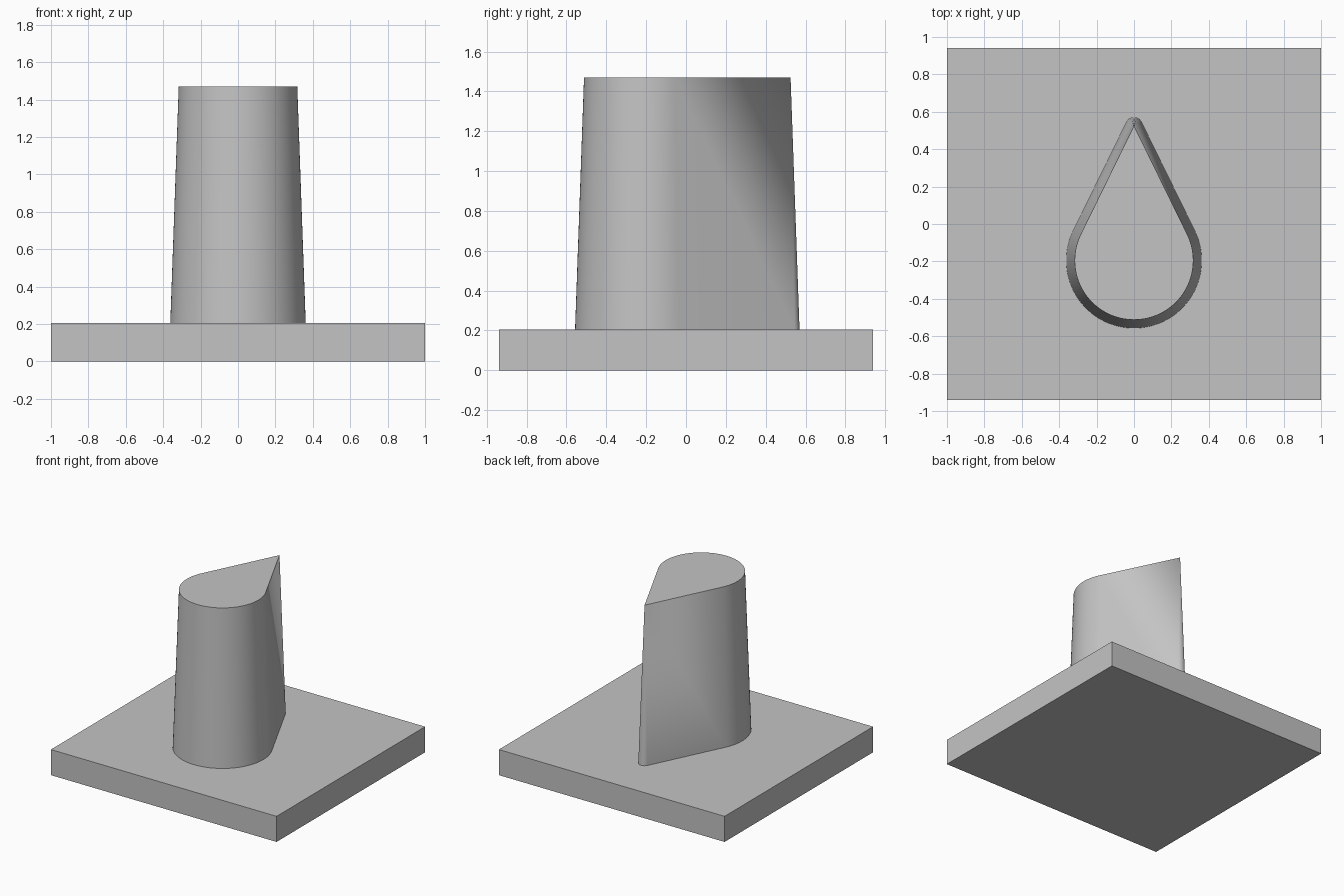
import bpy
import bmesh
from math import sin, cos, acos, pi, radians

cube = bpy.data.objects.get("Cube")
if cube:
    bpy.data.objects.remove(cube)

# One plain grey for the whole model
grey = bpy.data.materials.new("grey")
grey.use_nodes = True
colour = (0.55, 0.55, 0.55, 1)
grey.diffuse_color = colour
grey.node_tree.nodes["Principled BSDF"].inputs["Base Color"].default_value = colour

BASE_TOP, COLUMN_TOP = 0.205, 1.47
ROUND_Y, TIP_Y = -0.195, 0.525
RADIUS, FLARE = 0.317, 0.045


def add_object(name, bm):
    bmesh.ops.recalc_face_normals(bm, faces=bm.faces)
    mesh = bpy.data.meshes.new(name)
    bm.to_mesh(mesh)
    bm.free()
    mesh.materials.append(grey)
    obj = bpy.data.objects.new(name, mesh)
    bpy.context.collection.objects.link(obj)
    return obj


def arc(centre_y, radius, start, end, steps):
    """Arc points, with the angle measured from +y towards +x."""
    angles = [start + (end - start) * i / steps for i in range(steps + 1)]
    return [(radius * sin(t), centre_y + radius * cos(t)) for t in angles]


def teardrop(bm, grow, z):
    """Teardrop outline grown outwards, with a rounded tip."""
    tangent = acos(RADIUS / (TIP_Y - ROUND_Y))
    outline = arc(ROUND_Y, RADIUS + grow, tangent, 2 * pi - tangent, 72)
    outline += arc(TIP_Y, grow, -tangent, tangent, 16)
    return [bm.verts.new((x, y, z)) for x, y in outline]


# Square base plate
bm = bmesh.new()
bmesh.ops.create_cube(bm, size=1)
bmesh.ops.scale(bm, vec=(2, 1.88, BASE_TOP), verts=bm.verts)
bmesh.ops.translate(bm, vec=(0, 0, BASE_TOP / 2), verts=bm.verts)
add_object("base_plate", bm)

# Drafted teardrop column, sharp at the top of its tip
bm = bmesh.new()
lower = teardrop(bm, FLARE, BASE_TOP)
upper = teardrop(bm, 0, COLUMN_TOP)
for i in range(len(lower)):
    j = (i + 1) % len(lower)
    bm.faces.new((lower[i], lower[j], upper[j], upper[i]))
bm.faces.new(upper)
bm.faces.new(lower[::-1])
bmesh.ops.remove_doubles(bm, verts=bm.verts, dist=0.0001)
column = add_object("teardrop_column", bm)

bpy.ops.object.select_all(action="DESELECT")
column.select_set(True)
bpy.context.view_layer.objects.active = column
bpy.ops.object.shade_smooth_by_angle(angle=radians(30))
